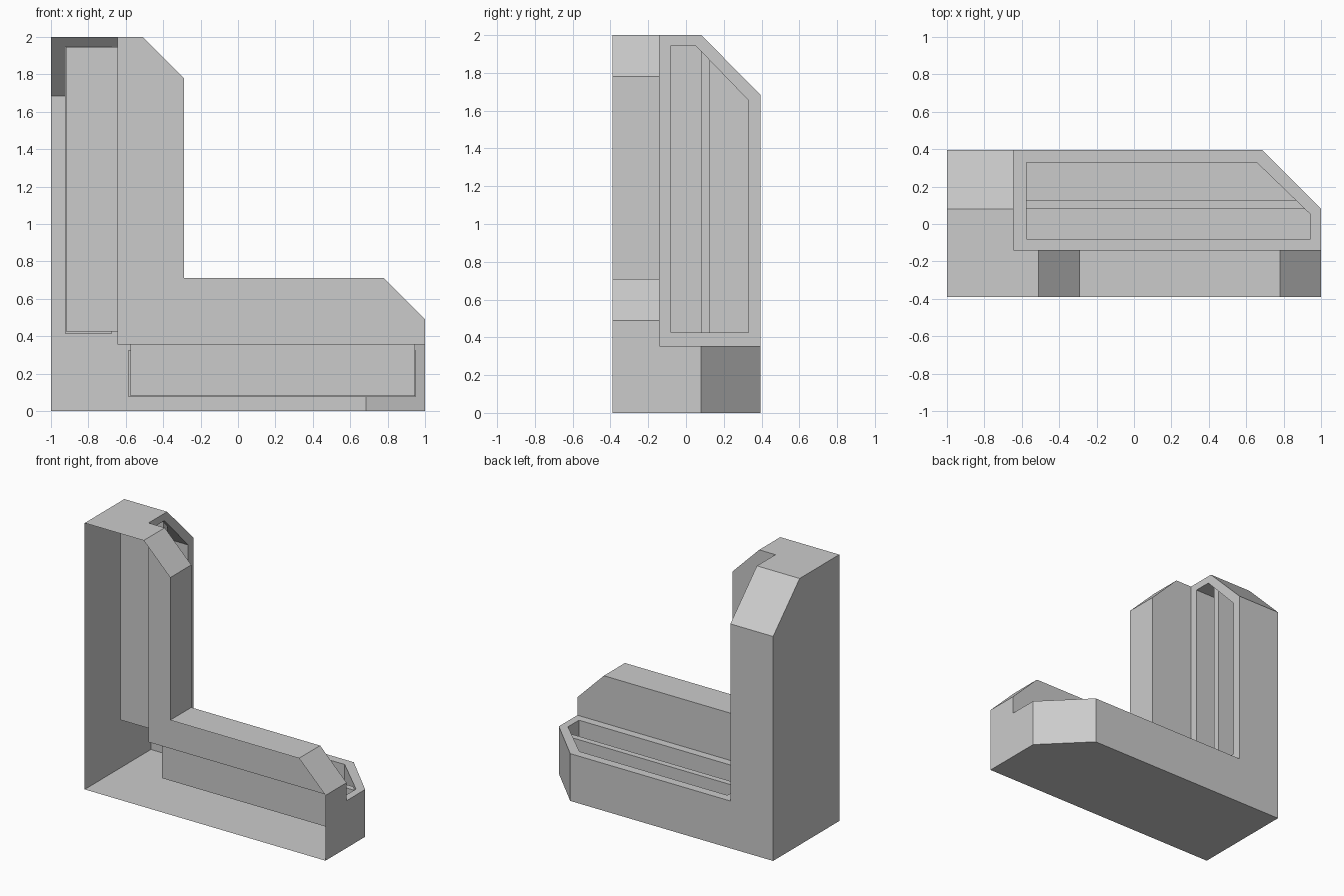
import bpy
import bmesh

cube = bpy.data.objects.get("Cube")
if cube:
    bpy.data.objects.remove(cube, do_unlink=True)

grey = bpy.data.materials.new("plain_grey")
grey.use_nodes = True
COLOUR = (0.6, 0.6, 0.6, 1)
grey.diffuse_color = COLOUR
grey.node_tree.nodes["Principled BSDF"].inputs["Base Color"].default_value = COLOUR

# Arm sizes: u runs along the arm, y is depth, w is the arm's thickness.
FRONT, STEP, BACK = -0.39, -0.14, 0.395
END, RIM, FLANGE = 2.0, 0.355, 0.71
CUT_U, CUT_Y = 1.685, 0.08          # back corner chamfer
TIP_U, TIP_W = 1.78, 0.49           # flange corner chamfer
FLOOR = 0.08                        # pocket floor


def finish(bm, name):
    bmesh.ops.remove_doubles(bm, verts=bm.verts, dist=0.0005)
    bmesh.ops.recalc_face_normals(bm, faces=bm.faces)
    mesh = bpy.data.meshes.new(name)
    bm.to_mesh(mesh)
    bm.free()
    mesh.materials.append(grey)
    obj = bpy.data.objects.new(name, mesh)
    bpy.context.collection.objects.link(obj)
    return obj


def arm_point(point, upright):
    """Place an arm point; the post is the arm mirrored across the diagonal."""
    u, y, w = point
    return (w - 1, y, u) if upright else (u - 1, y, w)


def add_face(bm, points, upright):
    bm.faces.new([bm.verts.new(arm_point(p, upright)) for p in points])


def add_band(bm, loop_a, loop_b, upright):
    """Join two matching closed loops with quads."""
    for i in range(len(loop_a)):
        j = (i + 1) % len(loop_a)
        add_face(bm, (loop_a[i], loop_a[j], loop_b[j], loop_b[i]), upright)


def outline(u0, u1, y0, y1, cut_u, cut_y, w):
    """Rectangle with one chamfered corner, at height w."""
    return [(u0, y0, w), (u1, y0, w), (u1, cut_y, w), (cut_u, y1, w), (u0, y1, w)]


def add_arm(bm, upright):
    def face(*points):
        add_face(bm, points, upright)

    # Outer side
    face(*outline(0, END, FRONT, BACK, CUT_U, CUT_Y, 0))
    # Back, up to the mitre, and the back chamfer
    face((0, BACK, 0), (CUT_U, BACK, 0), (CUT_U, BACK, RIM), (RIM, BACK, RIM))
    face((CUT_U, BACK, 0), (END, CUT_Y, 0), (END, CUT_Y, RIM), (CUT_U, BACK, RIM))
    # End cap
    face((END, FRONT, 0), (END, CUT_Y, 0), (END, CUT_Y, RIM),
         (END, STEP, RIM), (END, STEP, TIP_W), (END, FRONT, TIP_W))
    # Flange: chamfer, inner side and step
    face((END, FRONT, TIP_W), (END, STEP, TIP_W),
         (TIP_U, STEP, FLANGE), (TIP_U, FRONT, FLANGE))
    face((TIP_U, FRONT, FLANGE), (TIP_U, STEP, FLANGE),
         (FLANGE, STEP, FLANGE), (FLANGE, FRONT, FLANGE))
    face((RIM, STEP, RIM), (END, STEP, RIM), (END, STEP, TIP_W),
         (TIP_U, STEP, FLANGE), (FLANGE, STEP, FLANGE))
    # Rim and sunken pocket
    rim = outline(RIM, END, STEP, BACK, CUT_U, CUT_Y, RIM)
    mouth = outline(0.425, 1.945, -0.08, 0.33, 1.655, 0.05, RIM)
    base = [(u, y, FLOOR) for u, y, w in mouth]
    add_band(bm, rim, mouth, upright)
    add_band(bm, mouth, base, upright)
    face(*base)


# Corner shell, open at the front
shell = bmesh.new()
for upright in (False, True):
    add_arm(shell, upright)
finish(shell, "corner_shell")

# Divider rib standing in each pocket, just below the rim
for upright, name in ((False, "arm_rib"), (True, "post_rib")):
    bm = bmesh.new()
    low = [(u, y, 0.076) for u, y in
           ((0.415, 0.08), (1.95, 0.08), (1.95, 0.125), (0.415, 0.125))]
    high = [(u, y, 0.325) for u, y, w in low]
    add_band(bm, low, high, upright)
    add_face(bm, low, upright)
    add_face(bm, high, upright)
    finish(bm, name)
